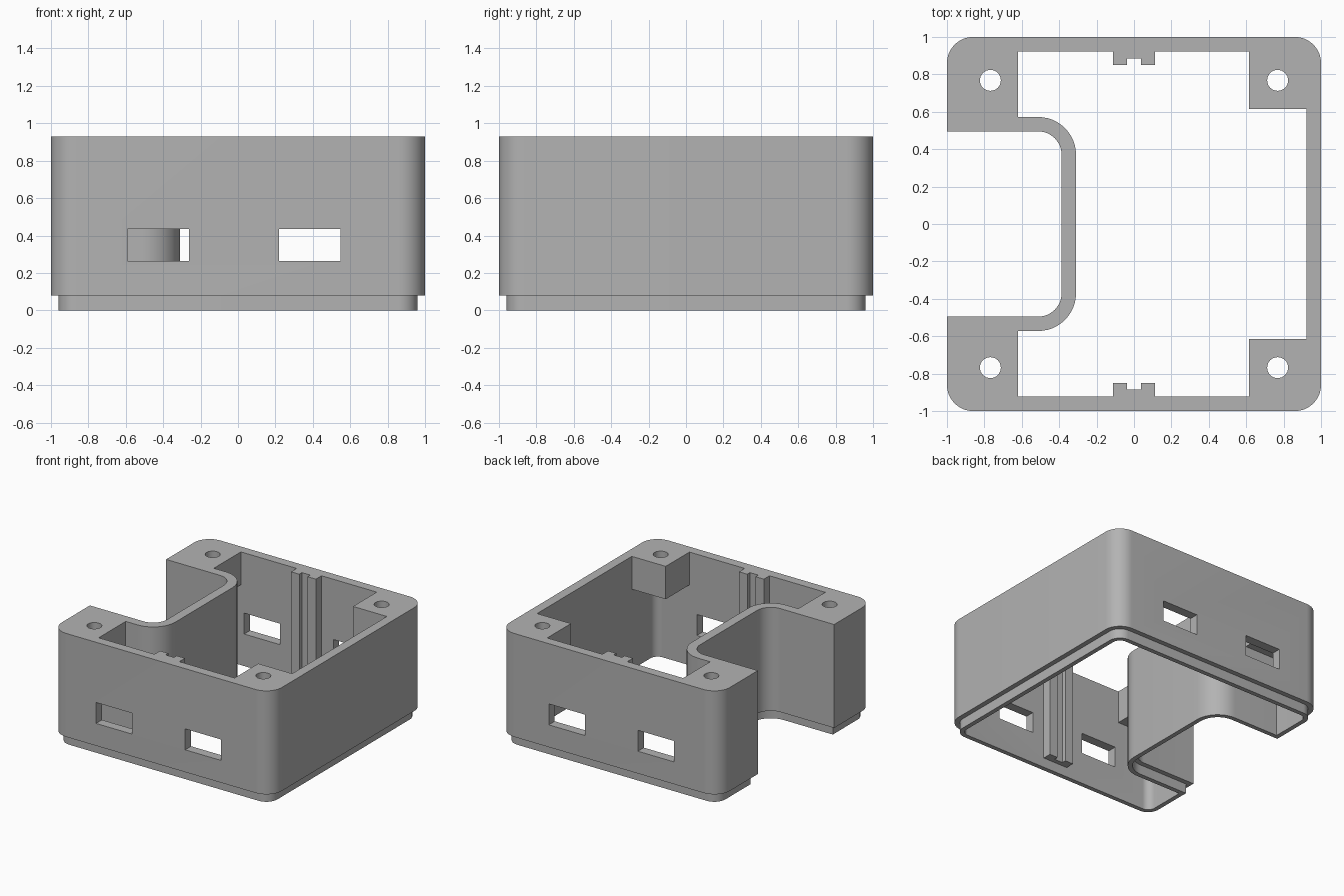
import bpy, bmesh, math
from mathutils import Vector

cube = bpy.data.objects.get("Cube")
if cube:
    bpy.data.objects.remove(cube, do_unlink=True)

WALL, LIP, TOP, STEP = 0.077, 0.04, 0.93, 0.08

grey = bpy.data.materials.new("plain grey")
grey.use_nodes = True
grey.diffuse_color = (0.45, 0.45, 0.45, 1)
grey.node_tree.nodes["Principled BSDF"].inputs["Base Color"].default_value = (0.45, 0.45, 0.45, 1)


def rounded(corners, steps=12):
    """Replace every (x, y, radius) corner of a right-angled outline by an arc."""
    points = []
    for i, (x, y, r) in enumerate(corners):
        p = Vector((x, y))
        a = (Vector(corners[i - 1][:2]) - p).normalized() * r
        b = (Vector(corners[(i + 1) % len(corners)][:2]) - p).normalized() * r
        if r == 0:
            points.append(p)
            continue
        for k in range(steps + 1):
            t = math.pi / 2 * k / steps
            points.append(p + a * (1 - math.sin(t)) + b * (1 - math.cos(t)))
    return points


def outline(inset):
    """Footprint with a rounded bay on one side, shrunk by inset."""
    e, n, b, r = 1 - inset, 0.495 + inset, -0.387 + inset, 0.14 - inset
    half = [(e, e, r), (-e, e, r), (-e, n, 0), (b, n, 0.125 + inset)]
    return rounded(half + [(x, -y, q) for x, y, q in reversed(half)])


def prism(name, points, z0, z1):
    bm = bmesh.new()
    face = bm.faces.new([bm.verts.new((p[0], p[1], z0)) for p in points])
    top = bmesh.ops.extrude_face_region(bm, geom=[face])["geom"]
    bmesh.ops.translate(bm, vec=(0, 0, z1 - z0),
                        verts=[v for v in top if isinstance(v, bmesh.types.BMVert)])
    bmesh.ops.recalc_face_normals(bm, faces=bm.faces)
    mesh = bpy.data.meshes.new(name)
    bm.to_mesh(mesh)
    bm.free()
    mesh.materials.append(grey)
    obj = bpy.data.objects.new(name, mesh)
    bpy.context.collection.objects.link(obj)
    return obj


def box(name, x0, x1, y0, y1, z0, z1):
    return prism(name, [(x0, y0), (x1, y0), (x1, y1), (x0, y1)], z0, z1)


def mirrored_box(name, x0, x1, y0, y1, z0, z1):
    return [box(name, x0, x1, *sorted((s * y0, s * y1)), z0, z1) for s in (1, -1)]


shell = prism("enclosure_shell", outline(0), STEP, TOP)
helpers = []


def combine(operation, parts):
    for part in parts:
        mod = shell.modifiers.new(part.name, "BOOLEAN")
        mod.operation, mod.object, mod.solver = operation, part, "EXACT"
        part.hide_render = True
        helpers.append(part)


# Hollow wall with a stepped lip underneath
combine("UNION", [prism("lip", outline(LIP), 0, STEP + 0.1)])
combine("DIFFERENCE", [prism("cavity", outline(WALL), -0.1, TOP + 0.1)])

# Screw posts hanging from the top corners
combine("UNION", mirrored_box("right_post", 0.615, 0.95, 0.615, 0.95, 0.66, TOP))
combine("UNION", mirrored_box("left_post", -0.95, -0.62, 0.54, 0.95, 0.66, TOP))

# Slotted guides inside the two long walls
combine("UNION", mirrored_box("guide_base", -0.113, 0.113, 0.885, 0.95, STEP, TOP))
for x in (-0.113, 0.038):
    combine("UNION", mirrored_box("guide_rail", x, x + 0.075, 0.85, 0.95, STEP, TOP))

# Screw holes and side windows
for sx in (1, -1):
    for sy in (1, -1):
        ring = [(sx * 0.768 + 0.056 * math.cos(math.tau * k / 32),
                 sy * 0.768 + 0.056 * math.sin(math.tau * k / 32)) for k in range(32)]
        combine("DIFFERENCE", [prism("screw_hole", ring, 0.5, TOP + 0.1)])
for x in (-0.59, 0.22):
    combine("DIFFERENCE", mirrored_box("window", x, x + 0.327, 0.8, 1.1, 0.263, 0.435))

# Bake the shell, merge its flat faces and drop the helper solids
bpy.context.view_layer.update()
graph = bpy.context.evaluated_depsgraph_get()
baked = bpy.data.meshes.new_from_object(shell.evaluated_get(graph))
shell.modifiers.clear()
shell.data = baked
for part in helpers:
    bpy.data.objects.remove(part, do_unlink=True)
bm = bmesh.new()
bm.from_mesh(baked)
bmesh.ops.remove_doubles(bm, verts=bm.verts, dist=0.0001)
bmesh.ops.dissolve_limit(bm, angle_limit=math.radians(0.5), verts=bm.verts, edges=bm.edges)
bm.to_mesh(baked)
bm.free()

bpy.ops.object.select_all(action="DESELECT")
shell.select_set(True)
bpy.context.view_layer.objects.active = shell
bpy.ops.object.shade_smooth_by_angle(angle=math.radians(30))
